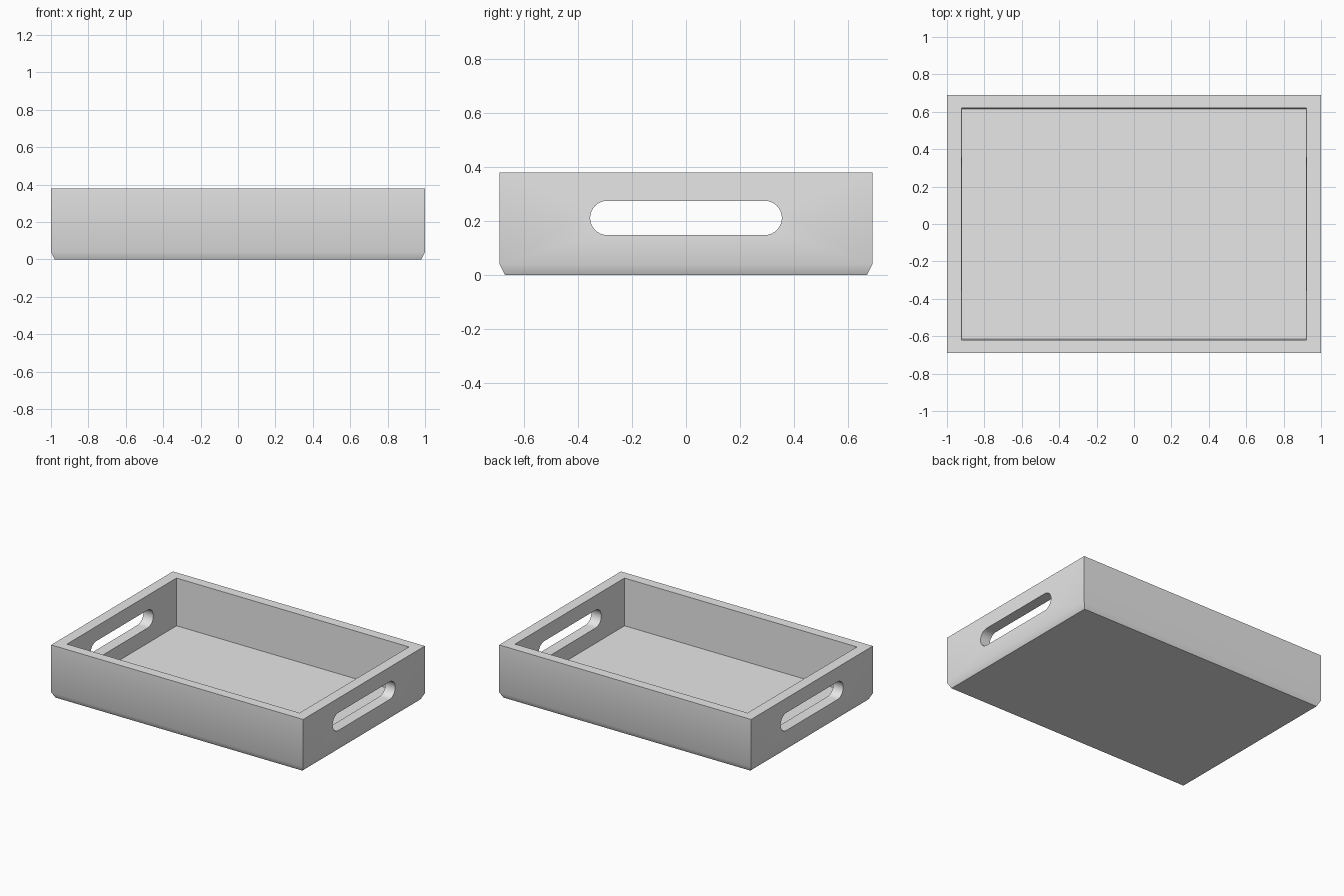
import bpy, bmesh, math

cube = bpy.data.objects.get("Cube")
if cube:
    bpy.data.objects.remove(cube, do_unlink=True)

HX, HY, H = 1.0, 0.69, 0.38      # outer half sizes and height
FLOOR = 0.04                     # floor thickness, also height of the bottom chamfer

grey = bpy.data.materials.new("light_grey")
grey.use_nodes = True
grey.diffuse_color = (0.8, 0.8, 0.8, 1)
grey.node_tree.nodes["Principled BSDF"].inputs["Base Color"].default_value = (0.8, 0.8, 0.8, 1)


def loft(name, rings):
    """Solid with flat ends through matching rings of points."""
    bm = bmesh.new()
    loops = [[bm.verts.new(p) for p in ring] for ring in rings]
    n = len(loops[0])
    for a, b in zip(loops, loops[1:]):
        for i in range(n):
            j = (i + 1) % n
            bm.faces.new((a[i], a[j], b[j], b[i]))
    bm.faces.new(loops[0][::-1])
    bm.faces.new(loops[-1])
    bmesh.ops.recalc_face_normals(bm, faces=bm.faces)
    mesh = bpy.data.meshes.new(name)
    bm.to_mesh(mesh)
    bm.free()
    mesh.materials.append(grey)
    obj = bpy.data.objects.new(name, mesh)
    bpy.context.collection.objects.link(obj)
    return obj


def rect(hx, hy, z):
    return [(-hx, -hy, z), (hx, -hy, z), (hx, hy, z), (-hx, hy, z)]


def slot(x, half_len, r, zc, seg=16):
    """Stadium outline in the YZ plane."""
    pts = []
    for side, start in ((1, -math.pi / 2), (-1, math.pi / 2)):
        for i in range(seg + 1):
            a = start + math.pi * i / seg
            pts.append((x, side * (half_len - r) + r * math.cos(a), zc + r * math.sin(a)))
    return pts


# Tray body with a chamfered underside
tray = loft("tray", [rect(HX - 0.02, HY - 0.02, 0), rect(HX, HY, FLOOR), rect(HX, HY, H)])

# Hollow inside, with a very slight draft, and the handle slots through both ends
cutters = [
    loft("hollow_cutter", [rect(0.919, 0.616, FLOOR), rect(0.923, 0.62, H), rect(0.923, 0.62, H + 0.1)]),
    loft("handle_cutter", [slot(-1.2, 0.355, 0.0635, 0.212), slot(1.2, 0.355, 0.0635, 0.212)]),
]
bpy.context.view_layer.objects.active = tray
for c in cutters:
    c.hide_render = True
    mod = tray.modifiers.new(c.name, "BOOLEAN")
    mod.operation = "DIFFERENCE"
    mod.solver = "EXACT"
    mod.object = c
    bpy.ops.object.modifier_apply(modifier=mod.name)
    bpy.data.objects.remove(c, do_unlink=True)

# Smooth slot ends and chamfer, sharp corners elsewhere
bpy.ops.object.select_all(action="DESELECT")
tray.select_set(True)
bpy.ops.object.shade_smooth_by_angle(angle=math.radians(30))
